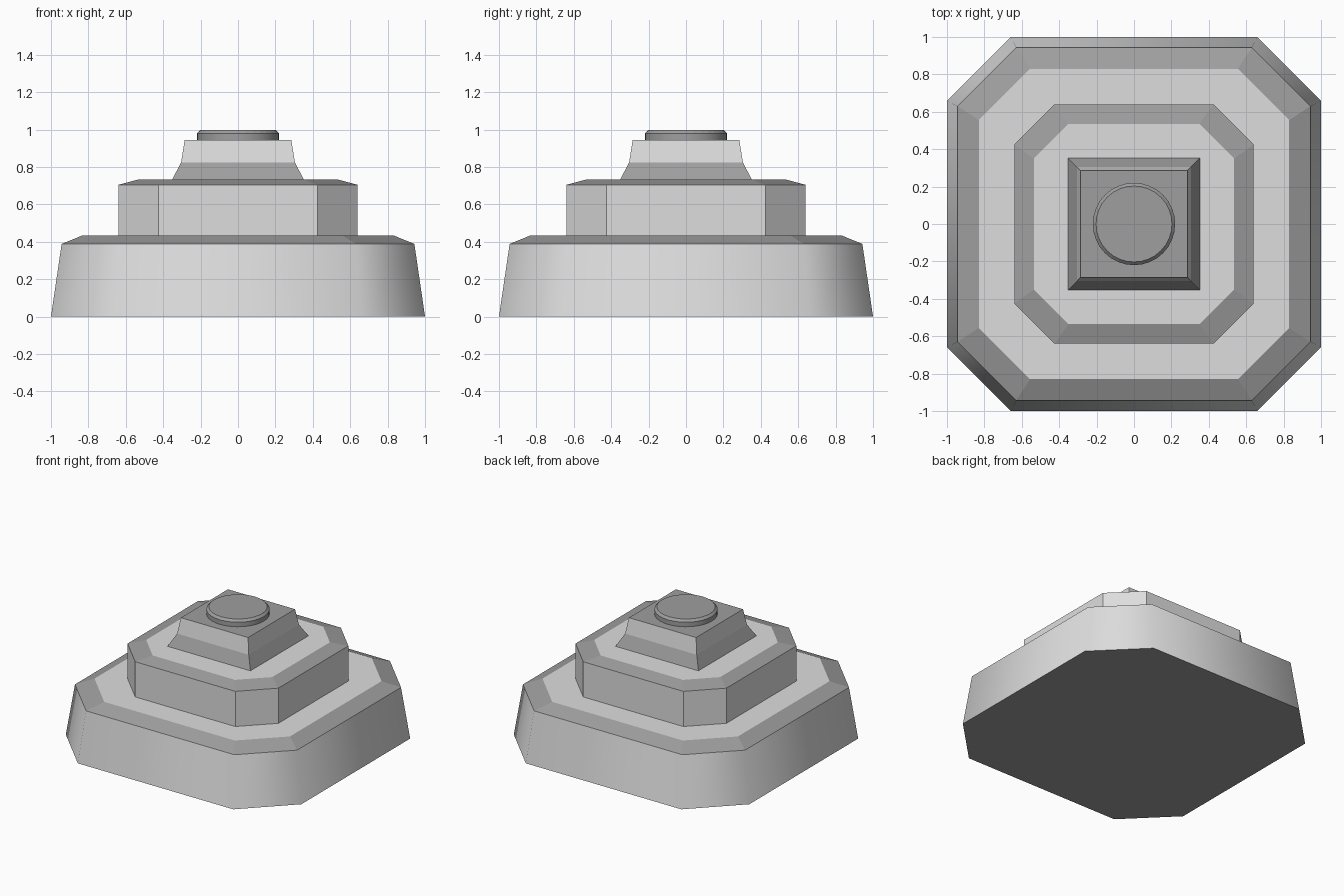
import bpy, math

if "Cube" in bpy.data.objects:
    bpy.data.objects.remove(bpy.data.objects["Cube"])


def material(name, v):
    m = bpy.data.materials.new(name)
    m.diffuse_color = (v, v, v, 1)
    m.use_nodes = True
    m.node_tree.nodes["Principled BSDF"].inputs["Base Color"].default_value = m.diffuse_color
    return m


LIGHT, DARK = 0, 1
MATS = [material("light grey", 0.73), material("mid grey", 0.345)]


def octagon(h, c):
    # counter-clockwise square of half-width h with corners cut at c
    return [(h, -c), (h, c), (c, h), (-c, h), (-h, c), (-h, -c), (-c, -h), (c, -h)]


def square(h):
    return [(h, -h), (h, h), (-h, h), (-h, -h)]


def circle(r, n=32):
    return [(r * math.cos(2 * math.pi * i / n), r * math.sin(2 * math.pi * i / n))
            for i in range(n)]


def stack(name, rings, bands, top, smooth=()):
    """Skin outlines [(outline, z)...]; bands = material of each side band."""
    n = len(rings[0][0])
    verts = [(x, y, z) for outline, z in rings for x, y in outline]
    faces, mats, soft = [list(range(n))[::-1]], [DARK], [False]
    for b, mat in enumerate(bands):
        for i in range(n):
            j = (i + 1) % n
            faces.append([b * n + i, b * n + j, (b + 1) * n + j, (b + 1) * n + i])
            mats.append(mat)
            soft.append(b in smooth)
    faces.append([len(bands) * n + i for i in range(n)])
    mats.append(top)
    soft.append(False)
    mesh = bpy.data.meshes.new(name)
    mesh.from_pydata(verts, [], faces)
    for m in MATS:
        mesh.materials.append(m)
    for p, mat, s in zip(mesh.polygons, mats, soft):
        p.material_index = mat
        p.use_smooth = s
    mesh.update()
    obj = bpy.data.objects.new(name, mesh)
    bpy.context.collection.objects.link(obj)
    return obj


# Wide tapered base with a dark bevelled rim and dark underside
stack("base_tier",
      [(octagon(1.0, 0.66), 0), (octagon(0.943, 0.63), 0.389), (octagon(0.83, 0.555), 0.435)],
      [LIGHT, DARK], LIGHT, smooth=(0,))

# Upright middle tier
stack("middle_tier",
      [(octagon(0.64, 0.425), 0.435), (octagon(0.64, 0.425), 0.705), (octagon(0.535, 0.35), 0.733)],
      [LIGHT, DARK], LIGHT)

# Square pedestal with a flared dark skirt
stack("pedestal",
      [(square(0.352), 0.733), (square(0.304), 0.825), (square(0.285), 0.945)],
      [DARK, LIGHT], DARK)

# Round cap on top
stack("round_cap",
      [(circle(0.22), 0.945), (circle(0.22), 0.98), (circle(0.203), 0.997)],
      [DARK, DARK], DARK, smooth=(0,))
